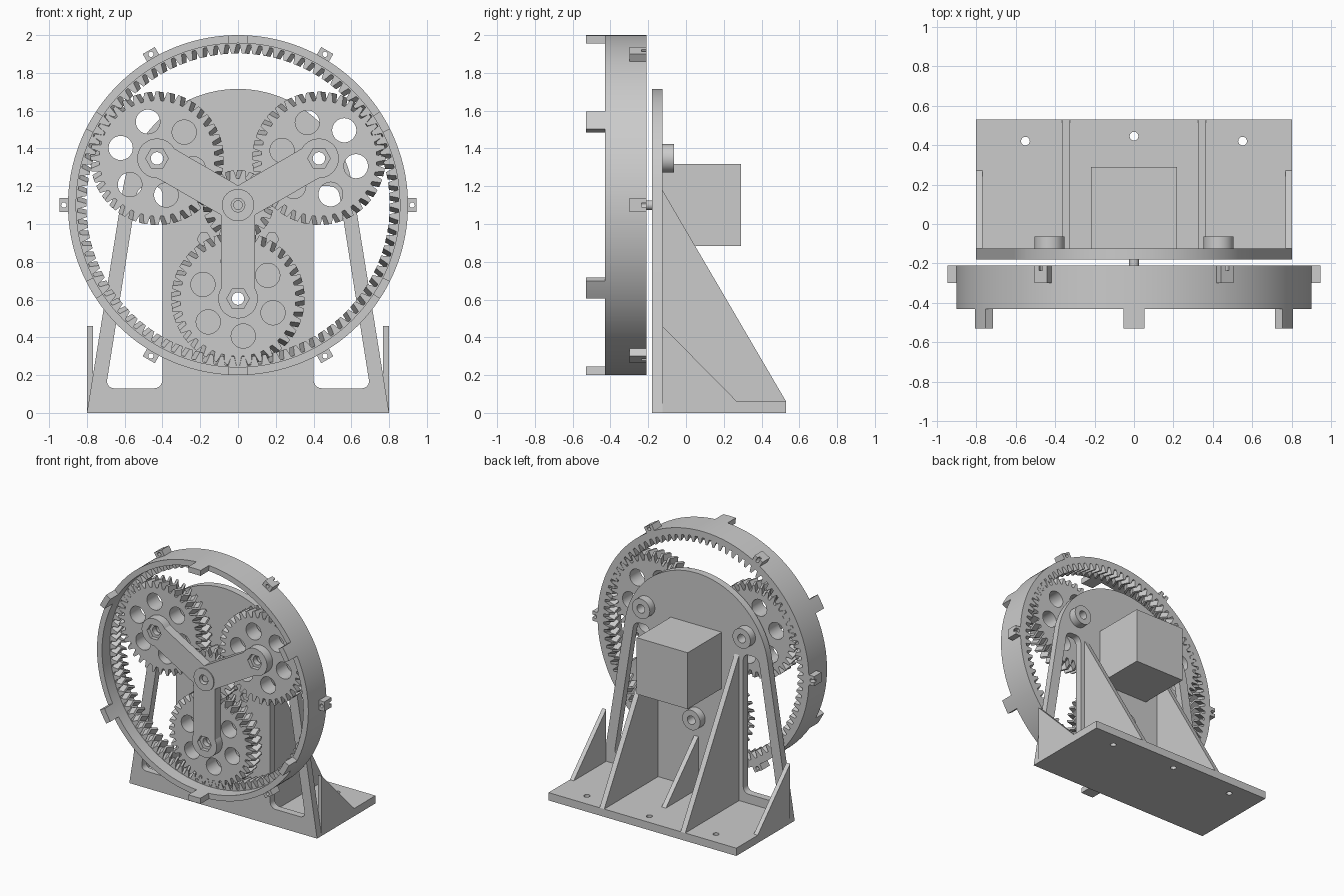
import bpy, bmesh
from math import cos, sin, radians, pi, tau

cube = bpy.data.objects.get("Cube")
if cube:
    bpy.data.objects.remove(cube)

grey = bpy.data.materials.new("plain_grey")
grey.use_nodes = True
grey.diffuse_color = (0.6, 0.6, 0.6, 1)
grey.node_tree.nodes["Principled BSDF"].inputs["Base Color"].default_value = (0.6, 0.6, 0.6, 1)

AXIS = 1.1        # height of the gear axis
ORBIT = 0.495     # distance of planets from the axis
BACK, MID, FRONT = -0.21, -0.272, -0.335   # gear depth
ANGLES = [30, 150, 270]


def polar(r, deg, cx=0, cz=AXIS):
    return cx + r * cos(radians(deg)), cz + r * sin(radians(deg))


def loft(name, loops, cyclic=False, bevel=0):
    """Skin equal loops of points; cap the ends unless cyclic."""
    bm = bmesh.new()
    rows = [[bm.verts.new(p) for p in loop] for loop in loops]
    n = len(rows[0])
    for i in range(len(rows) if cyclic else len(rows) - 1):
        a, b = rows[i], rows[(i + 1) % len(rows)]
        for j in range(n):
            k = (j + 1) % n
            bm.faces.new((a[j], a[k], b[k], b[j]))
    if not cyclic:
        bm.faces.new(rows[0])
        bm.faces.new(rows[-1])
    if bevel:
        edges = [e for e in bm.edges
                 if abs(e.verts[0].co.y - e.verts[1].co.y) > 0.01]
        bmesh.ops.bevel(bm, geom=edges, offset=bevel, segments=6,
                        affect='EDGES', profile=0.5)
    bmesh.ops.recalc_face_normals(bm, faces=bm.faces)
    mesh = bpy.data.meshes.new(name)
    bm.to_mesh(mesh)
    bm.free()
    mesh.materials.append(grey)
    ob = bpy.data.objects.new(name, mesh)
    bpy.context.collection.objects.link(ob)
    return ob


def at(pts, y):
    return [(x, y, z) for x, z in pts]


def prism(name, pts, y0, y1, bevel=0):
    return loft(name, [at(pts, y0), at(pts, y1)], bevel=bevel)


def disc(name, x, z, r, y0, y1, n=40):
    return prism(name, [polar(r, 360 * i / n, x, z) for i in range(n)], y0, y1)


def side_profile(name, pts, x0, x1):
    return loft(name, [[(x, y, z) for y, z in pts] for x in (x0, x1)])


def polar_box(name, deg, r0, r1, half, y0, y1):
    c, s = cos(radians(deg)), sin(radians(deg))
    pts = [(r * c - t * s, AXIS + r * s + t * c)
           for r, t in ((r0, -half), (r1, -half), (r1, half), (r0, half))]
    return prism(name, pts, y0, y1)


def combine(target, others, op='DIFFERENCE'):
    """Apply boolean operations and remove the helper objects."""
    bpy.context.view_layer.objects.active = target
    for other in others:
        other.hide_render = True
        mod = target.modifiers.new("bool", 'BOOLEAN')
        mod.operation, mod.solver, mod.object = op, 'EXACT', other
        bpy.ops.object.modifier_apply(modifier=mod.name)
        bpy.data.objects.remove(other)
    return target


def teeth(count, root, tip, phase, cx=0, cz=AXIS):
    pitch = 360 / count
    return [polar(r, phase + (i + f) * pitch, cx, cz)
            for i in range(count)
            for f, r in ((-0.35, root), (-0.14, tip), (0.14, tip), (0.35, root))]


def gear_loops(count, root, tip, phase, twist, cx=0, cz=AXIS):
    """Herringbone tooth loops from back to front."""
    return [at(teeth(count, root, tip, phase + t, cx, cz), y)
            for y, t in ((BACK, 0), (MID, twist), (FRONT, 0))]


# ring gear with a smooth front lip
def ring_loop(r, y):
    return at(teeth(90, r, r, 0), y)


loft("ring_gear", [ring_loop(0.9, -0.43), ring_loop(0.9, BACK)]
     + gear_loops(90, 0.85, 0.803, 0, -1.7)
     + [ring_loop(0.857, FRONT), ring_loop(0.857, -0.43)], cyclic=True)

# front tabs and drilled side lugs around the ring
for i in range(6):
    a = 30 + 60 * i
    arc = [a - 3.4 + 1.7 * j for j in range(5)]
    prism(f"front_tab_{i}", [polar(0.9, d) for d in arc]
          + [polar(0.857, d) for d in reversed(arc)], -0.53, -0.43)
    b = 60 * i
    lug = polar_box(f"side_lug_{i}", b, 0.885, 0.945, 0.037, -0.3, BACK)
    combine(lug, [disc("cut", *polar(0.922, b), 0.014, -0.4, -0.1, 16),
                  polar_box("cut", b, 0.915, 0.96, 0.01, -0.235, -0.1)])

# sun gear and shaft
loft("sun_gear", gear_loops(18, 0.142, 0.186, 0, 8.5))
disc("sun_shaft", 0, AXIS, 0.025, -0.40, -0.17)

# planet gears with lightening holes
for a, turn, side in zip(ANGLES, (48, 44, 38), ("left", "right", "lower")):
    x, z = polar(ORBIT, a)
    planet = loft(f"{side}_planet_gear", gear_loops(36, 0.306, 0.353, a, -4.2, x, z))
    combine(planet, [disc("cut", x, z, 0.033, -0.5, 0)]
            + [disc("cut", *polar(0.2, turn + 60 * k, x, z), 0.064, -0.5, 0)
               for k in range(6)])

# three-armed carrier
arms = []
for a in ANGLES:
    x, z = polar(ORBIT, a)
    end = [polar(0.105, a - 120 + 10 * k, x, z) for k in range(25)]
    arms.append(prism("carrier", [polar(0.09, a + 90), polar(0.09, a - 90),
                                  polar(0.09, a - 90, *polar(0.40, a))]
                      + end + [polar(0.09, a + 90, *polar(0.40, a))], -0.41, -0.34))
carrier = combine(arms[0], arms[1:], 'UNION')
cuts = []
for a in ANGLES:
    x, z = polar(ORBIT, a)
    cuts += [disc("cut", x, z, 0.033, -0.5, -0.2),
             disc("cut", x, z, 0.06, -0.5, -0.38, 6)]
combine(carrier, cuts + [disc("cut", 0, AXIS, 0.036, -0.5, -0.2)])
hub = disc("carrier_hub", 0, AXIS, 0.085, -0.418, -0.38)
combine(hub, [disc("cut", 0, AXIS, 0.036, -0.5, -0.2)])

# back plate: arch with tangent legs, two windows, bolt and nut holes
arch = [polar(0.615, 9.1 + 161.8 * i / 60) for i in range(61)]
plate = prism("back_plate", [(0.8, 0)] + arch + [(-0.8, 0)], -0.18, -0.125)
cuts = []
for s in (-1, 1):
    window = [(0.4 * s, 0.13), (0.7 * s, 0.13), (0.53 * s, 1.2), (0.4 * s, 1.2)]
    cuts.append(prism("cut", window, -0.3, 0, bevel=0.045))
    cuts.append(disc("cut", 0.18 * s, 0.92, 0.036, -0.3, -0.155, 6))
for a in ANGLES:
    cuts.append(disc("cut", *polar(ORBIT, a), 0.033, -0.3, 0))
combine(plate, cuts)

# bearing bosses behind the plate
for i, a in enumerate(ANGLES):
    boss = disc(f"bearing_boss_{i}", *polar(ORBIT, a), 0.076, -0.125, -0.063)
    combine(boss, [disc("cut", *polar(ORBIT, a), 0.033, -0.3, 0)])

# motor block
prism("motor_block", [polar(0.217 * 2 ** 0.5, 45 + 90 * i) for i in range(4)],
      -0.125, 0.29)

# base slab with mounting holes
base = side_profile("base", [(-0.125, 0), (0.53, 0), (0.53, 0.06), (-0.125, 0.06)], -0.8, 0.8)
holes = []
for x, y in ((-0.55, 0.42), (0, 0.445), (0.55, 0.42)):
    ring = [(x + 0.022 * cos(tau * i / 24), y + 0.022 * sin(tau * i / 24)) for i in range(24)]
    holes.append(loft("cut", [[(p, q, h) for p, q in ring] for h in (-0.1, 0.2)]))
combine(base, holes)

# triangular braces
tall = [(-0.125, 0.06), (0.53, 0.06), (-0.125, 1.18)]
short = [(-0.125, 0.06), (0.27, 0.06), (-0.125, 0.46)]
for s, side in ((1, "left"), (-1, "right")):
    side_profile(f"{side}_tall_brace", tall, 0.325 * s, 0.365 * s)
    side_profile(f"{side}_short_brace", short, 0.767 * s, 0.8 * s)
side_profile("middle_brace", short, -0.018, 0.018)

# smooth round walls, keep edges sharp
for ob in bpy.context.scene.objects:
    if ob.type == 'MESH':
        ob.select_set(True)
        bpy.context.view_layer.objects.active = ob
bpy.ops.object.shade_smooth_by_angle(angle=radians(20))
